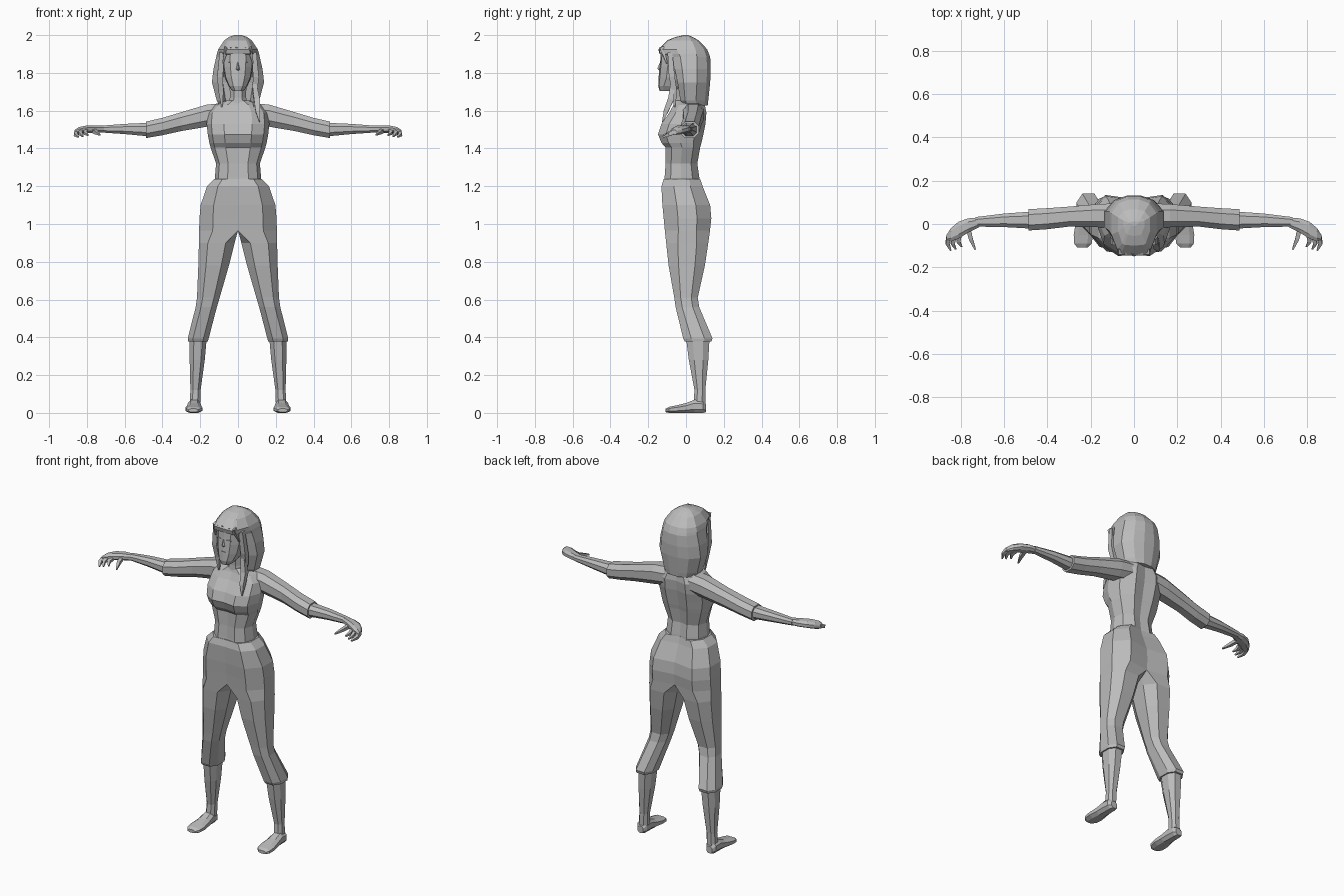
import bpy, bmesh
from mathutils import Vector

grey = bpy.data.materials.new("plain grey")
grey.diffuse_color = (0.5, 0.5, 0.5, 1)


def loft(name, rings, mirror=False):
    """Skin a list of equal-length point rings, capping both ends."""
    bm = bmesh.new()
    vs = [[bm.verts.new(p) for p in r] for r in rings]
    n = len(rings[0])
    for a, b in zip(vs, vs[1:]):
        for i in range(n):
            j = (i + 1) % n
            bm.faces.new((a[i], a[j], b[j], b[i]))
    bm.faces.new(vs[0])
    bm.faces.new(vs[-1])
    bmesh.ops.recalc_face_normals(bm, faces=bm.faces)
    me = bpy.data.meshes.new(name)
    bm.to_mesh(me)
    bm.free()
    me.materials.append(grey)
    ob = bpy.data.objects.new(name, me)
    bpy.context.collection.objects.link(ob)
    if mirror:
        ob.modifiers.new("mirror", 'MIRROR')
    return ob


OCT = [(-.5, -1), (.5, -1), (1, -.45), (1, .45), (.5, 1), (-.5, 1), (-1, .45), (-1, -.45)]
HALF = [(-1, -.95), (.3, -1), (1, -.4), (1, .4), (.3, 1), (-1, .85), (-1, .4), (-1, -.4)]
QUAD = [(-1, 0), (0, -1), (1, 0), (0, 1)]


def ring(axis, pos, a0, a1, b0, b1, shape=OCT):
    """Cross-section across an axis, fitted to bounds on the other two axes."""
    pts = []
    for u, v in shape:
        a, b = (a0 + a1) / 2 + u * (a1 - a0) / 2, (b0 + b1) / 2 + v * (b1 - b0) / 2
        pts.append({'x': (pos, a, b), 'y': (a, pos, b), 'z': (a, b, pos)}[axis])
    return pts


def tube(name, axis, rows, mirror=True, shape=OCT):
    return loft(name, [ring(axis, *r, shape=shape) for r in rows], mirror)


def taper(name, path, mirror=True):
    """Four-sided strand through (point, radius) pairs."""
    d = (Vector(path[-1][0]) - Vector(path[0][0])).normalized()
    s = d.orthogonal().normalized()
    t = d.cross(s)
    return loft(name, [[Vector(p) + s * u * r + t * v * r for u, v in QUAD]
                       for p, r in path], mirror)


def both(half):
    """Complete a half outline that runs from the front centre to the back centre."""
    return half + [(-u, v) for u, v in reversed(half[1:-1])]


# shirt: z, half width, front y, back y
TORSO = both([(0, -.93), (.45, -1), (.85, -.65), (1, -.05), (.88, .6), (.42, 1), (0, .88)])
tube("shirt", 'z', [(z, -w, w, f, b) for z, w, f, b in [
    (1.19, .125, -.12, .075), (1.25, .122, -.113, .07), (1.32, .116, -.108, .06),
    (1.405, .145, -.108, .075), (1.43, .152, -.13, .082), (1.475, .16, -.148, .092),
    (1.53, .166, -.13, .103), (1.59, .16, -.088, .108), (1.63, .125, -.066, .1),
    (1.655, .06, -.055, .07)]], False, TORSO)

# neck and head
tube("neck", 'z', [(1.6, -.055, .055, -.06, .05), (1.67, -.043, .043, -.055, .03),
                   (1.78, -.045, .045, -.06, .04)], False)
FACE = both([(0, -1), (.5, -.93), (.92, -.55), (1, .1), (.8, 1), (0, 1)])
tube("head", 'z', [(z, -w, w, f, b) for z, w, f, b in [
    (1.705, .03, -.14, -.05), (1.73, .05, -.147, -.02), (1.775, .07, -.145, .04),
    (1.83, .08, -.14, .05), (1.87, .083, -.136, .06), (1.94, .08, -.132, .06)]], False, FACE)
loft("nose", [[(0, -.134, 1.865), (.003, -.134, 1.865), (-.003, -.134, 1.865)],
              [(0, -.152, 1.822), (.011, -.138, 1.818), (-.011, -.138, 1.818)],
              [(0, -.14, 1.812), (.006, -.138, 1.812), (-.006, -.138, 1.812)]])
tube("mouth", 'y', [(-.146, -.016, .016, 1.782, 1.787), (-.139, -.016, .016, 1.782, 1.787)],
     False, QUAD)
tube("eye", 'y', [(-.138, .02, .05, 1.852, 1.861), (-.132, .02, .05, 1.852, 1.861)], True, QUAD)


# hair: z, half width, recessed front, front edge, back
def hair_ring(z, w, c, f, b):
    half = [(0, c), (.58 * w, c + .004), (.74 * w, f), (w, f * .5 + .01),
            (w, b * .45), (.68 * w, b * .85), (.25 * w, b)]
    return [(x, y, z) for x, y in half + [(-x, y) for x, y in reversed(half[1:])]]


loft("hair", [hair_ring(*r) for r in [
    (1.628, .1, .03, -.01, .115), (1.655, .113, .03, -.03, .118), (1.75, .138, .02, -.045, .128),
    (1.82, .13, .0, -.06, .131), (1.885, .115, -.03, -.08, .128), (1.9, .112, -.14, -.095, .122),
    (1.925, .104, -.147, -.118, .112), (1.972, .073, -.1, -.09, .068), (1.99, .048, -.055, -.045, .035),
    (2.0, .02, -.01, -.005, .012)]])

# fringe locks over the forehead and locks beside the face
for i, (x0, x1, z1) in enumerate([(-.06, -.08, 1.85), (-.03, -.05, 1.885), (0, -.012, 1.895),
                                  (.03, .035, 1.88), (.06, .08, 1.85)]):
    taper(f"fringe_lock_{i}", [((x0, -.128, 1.935), .017), ((x1, -.125 + abs(x1) * .3, z1), .004)], False)
taper("side_lock", [((.085, -.085, 1.91), .018), ((.095, -.075, 1.78), .022),
                    ((.09, -.06, 1.7), .018), ((.085, -.06, 1.62), .005)])
taper("long_lock", [((.085, -.07, 1.75), .015), ((.1, -.08, 1.66), .022),
                    ((.105, -.105, 1.6), .018), ((.115, -.125, 1.54), .003)], False)

# sleeves and forearms: x, y bounds, z bounds
tube("sleeve", 'x', [(.08, -.02, .095, 1.53, 1.64), (.165, -.015, .092, 1.515, 1.632),
                     (.3, -.012, .08, 1.492, 1.592), (.4, -.024, .073, 1.47, 1.562),
                     (.487, -.03, .068, 1.455, 1.542)])
tube("forearm", 'x', [(.46, -.022, .058, 1.463, 1.536), (.6, -.014, .048, 1.476, 1.53),
                      (.73, -.012, .032, 1.485, 1.52)])

# hands, curling forwards
tube("palm", 'x', [(.71, -.012, .03, 1.485, 1.52), (.765, -.04, .026, 1.483, 1.522),
                   (.81, -.068, .01, 1.48, 1.52), (.845, -.08, -.02, 1.474, 1.512),
                   (.864, -.078, -.05, 1.472, 1.498)])
for i, (a, b, c) in enumerate([((.855, -.06, 1.488), (.86, -.09, 1.474), (.845, -.122, 1.46)),
                               ((.83, -.06, 1.492), (.836, -.09, 1.48), (.822, -.116, 1.464)),
                               ((.805, -.05, 1.495), (.81, -.08, 1.483), (.795, -.105, 1.47)),
                               ((.765, -.02, 1.495), (.752, -.07, 1.485), (.732, -.118, 1.472))]):
    taper(f"finger_{i}", [(a, .015), (b, .013), (c, .005)])

# trousers: joined hips splitting into two flared legs
hips = [(1.238, 0, .126, -.118, .075), (1.2, 0, .164, -.13, .088), (1.1, 0, .198, -.125, .128),
        (1.03, 0, .204, -.118, .134), (.965, 0, .206, -.112, .127)]
legs = [(.9, .018, .207, -.105, .118), (.78, .048, .21, -.092, .1), (.61, .097, .217, -.062, .062),
        (.56, .112, .224, -.055, .07), (.395, .155, .266, -.015, .14), (.378, .16, .264, -.006, .135)]
loft("trousers", [ring('z', *r, shape=HALF) for r in hips]
     + [ring('z', *r) for r in legs], True)

# calves and feet
tube("calf", 'z', [(.4, .165, .256, .0, .125), (.28, .176, .256, .015, .118),
                   (.12, .198, .252, .045, .102), (.05, .2, .256, .04, .103)])
tube("foot", 'y', [(.107, .212, .25, .004, .045), (.09, .2, .264, 0, .066), (.045, .198, .266, 0, .07),
                   (.0, .194, .27, 0, .052), (-.05, .189, .278, 0, .04), (-.09, .195, .276, 0, .032),
                   (-.108, .212, .262, .004, .022)])
